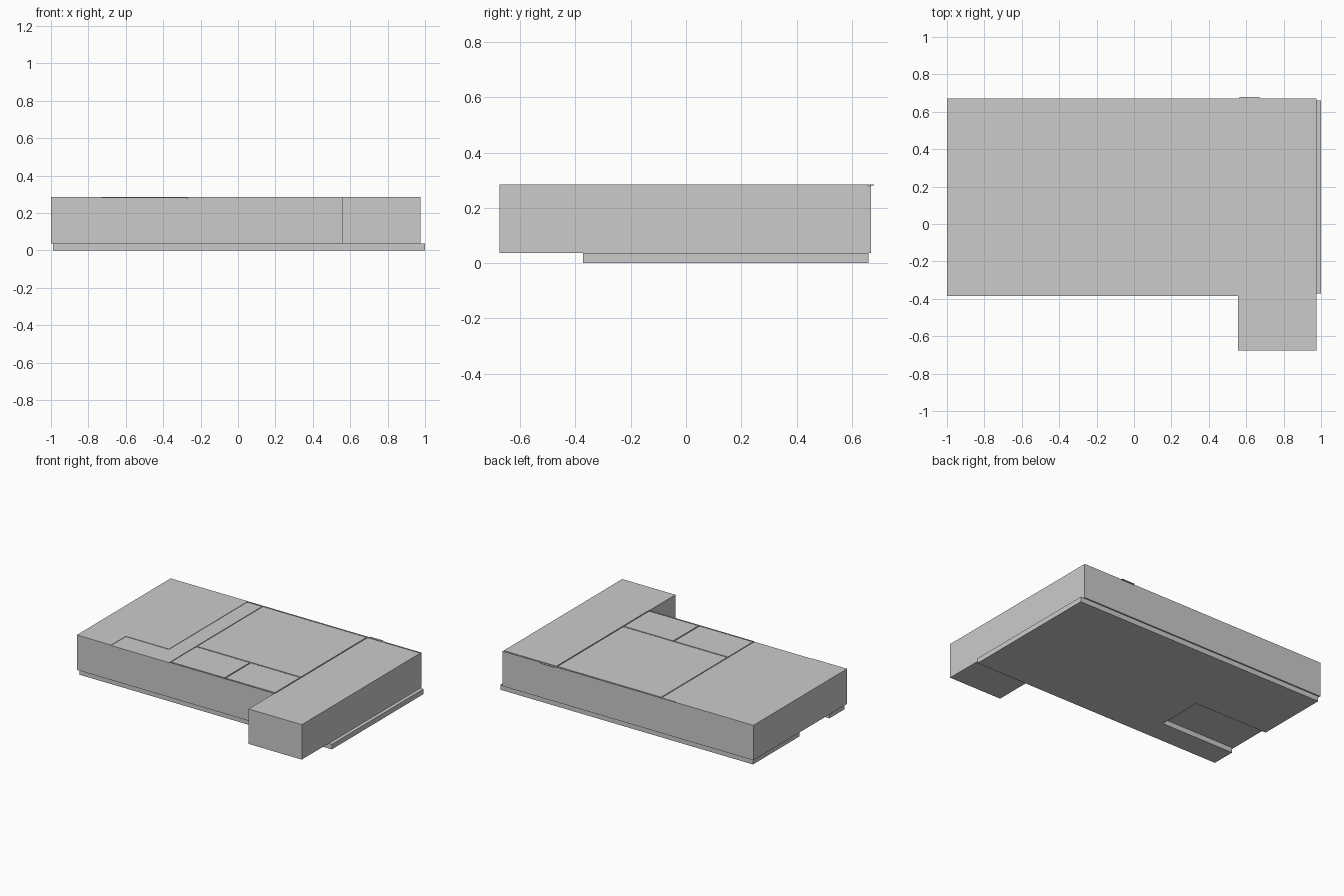
import bpy, bmesh

cube = bpy.data.objects.get("Cube")
if cube:
    bpy.data.objects.remove(cube, do_unlink=True)

grey = bpy.data.materials.new("light grey")
grey.use_nodes = True
grey.diffuse_color = (0.6, 0.6, 0.6, 1)
grey.node_tree.nodes["Principled BSDF"].inputs["Base Color"].default_value = (0.6, 0.6, 0.6, 1)


def prism(name, outline, z0, z1):
    """Extrude a flat outline from z0 up to z1."""
    bm = bmesh.new()
    face = bm.faces.new([bm.verts.new((x, y, z0)) for x, y in outline])
    top = bmesh.ops.extrude_face_region(bm, geom=[face])["geom"]
    bmesh.ops.translate(bm, vec=(0, 0, z1 - z0),
                        verts=[v for v in top if isinstance(v, bmesh.types.BMVert)])
    bmesh.ops.recalc_face_normals(bm, faces=bm.faces)
    mesh = bpy.data.meshes.new(name)
    bm.to_mesh(mesh)
    bm.free()
    mesh.materials.append(grey)
    obj = bpy.data.objects.new(name, mesh)
    bpy.context.collection.objects.link(obj)
    return obj


def rect(x0, x1, y0, y1):
    return [(x0, y0), (x1, y0), (x1, y1), (x0, y1)]


# Key plan lines
LEFT, RIGHT, BACK, FRONT, WING = -1.0, 0.975, 0.67, -0.385, -0.675
FLOOR, GROOVE, TOP = 0.036, 0.279, 0.285
HALL, WALL, WING_X, MID = -0.39, -0.27, 0.556, -0.087
G = 0.004  # half the width of a joint between rooms

# Floor slab with a stair notch in its left edge
prism("floor_slab", [(-0.99, -0.372), (1.0, -0.372), (1.0, 0.66), (-0.99, 0.66),
                     (-0.99, 0.135), (-0.41, 0.135), (-0.41, -0.2), (-0.99, -0.2)], 0, FLOOR)

# Main storey body, up to the bottom of the joints
prism("storey_body", [(LEFT, FRONT), (WING_X, FRONT), (WING_X, WING), (RIGHT, WING),
                      (RIGHT, BACK), (LEFT, BACK)], FLOOR, GROOVE)

# Room tops, separated by narrow joints
prism("left_room_top", [(LEFT, FRONT), (-0.73, FRONT), (-0.73, -0.22), (HALL, -0.22),
                        (HALL, BACK), (LEFT, BACK)], GROOVE, TOP)
prism("hall_top", [(-0.73, FRONT), (WALL - G, FRONT), (WALL - G, BACK - 0.012),
                   (HALL, BACK - 0.012), (HALL, -0.22), (-0.73, -0.22)], GROOVE, TOP - 0.003)
rooms = {
    "large_room_top": (WALL + G, WING_X - G, MID + G, BACK - 0.012),
    "small_room_top": (WALL + G, 0.16 - G, FRONT + 0.012, MID - G),
    "front_room_top": (0.16 + G, WING_X - G, FRONT + 0.012, MID - G),
    "wing_room_top": (WING_X + G, RIGHT, FRONT, BACK - 0.012),
    "wing_front_top": (WING_X, RIGHT, WING, FRONT),
    "front_rim": (WALL, WING_X, FRONT, FRONT + 0.004),
    "back_rim": (HALL, RIGHT, BACK - 0.004, BACK),
}
for name, bounds in rooms.items():
    prism(name, rect(*bounds), GROOVE, TOP)

# Small ledge on the back edge
prism("back_ledge", rect(0.565, 0.67, BACK, 0.68), TOP - 0.004, TOP)
